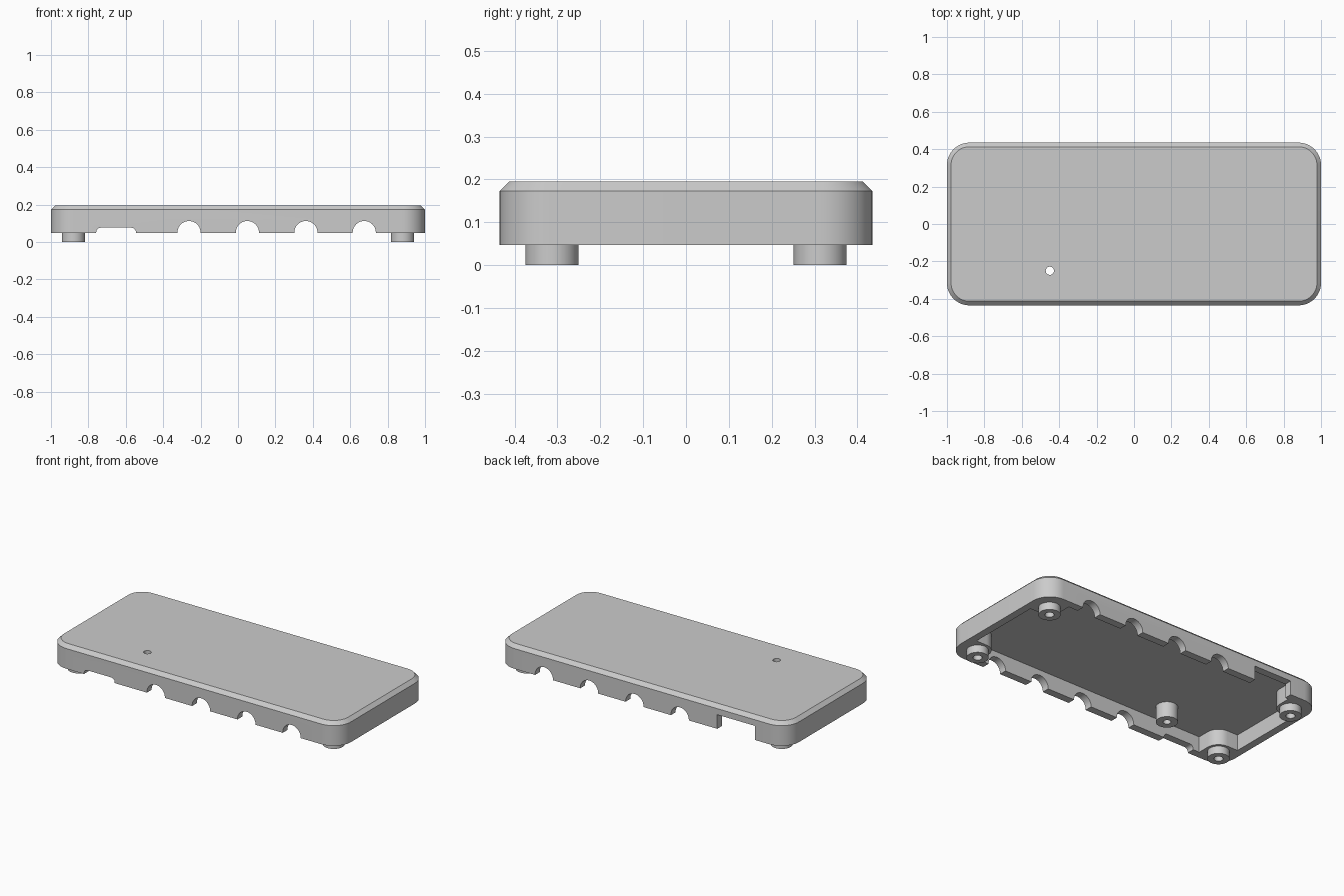
import bpy
import bmesh
from math import sin, cos, pi

cube = bpy.data.objects.get("Cube")
if cube:
    bpy.data.objects.remove(cube, do_unlink=True)

gray = bpy.data.materials.new("light_gray_plastic")
gray.use_nodes = True
gray.diffuse_color = (0.6, 0.6, 0.6, 1)
gray.node_tree.nodes["Principled BSDF"].inputs["Base Color"].default_value = (0.6, 0.6, 0.6, 1)


def arc(cx, cy, r, start, end, steps):
    angles = [start + (end - start) * i / steps for i in range(steps + 1)]
    return [(cx + r * cos(a), cy + r * sin(a)) for a in angles]


def circle(cx, cy, r):
    return arc(cx, cy, r, 0, 2 * pi, 40)[:-1]


def rounded_rect(cx, cy, hx, hy, r, steps=12):
    points = []
    for i, (sx, sy) in enumerate([(1, 1), (-1, 1), (-1, -1), (1, -1)]):
        points += arc(cx + sx * (hx - r), cy + sy * (hy - r), r, i * pi / 2, (i + 1) * pi / 2, steps)
    return points


def loft(name, layers, along_y=False):
    """Solid through (outline, height) layers, stacked along z or along y."""
    bm = bmesh.new()
    rings = []
    for outline, h in layers:
        rings.append([bm.verts.new((u, h, v) if along_y else (u, v, h)) for u, v in outline])
    n = len(rings[0])
    for low, high in zip(rings, rings[1:]):
        for i in range(n):
            j = (i + 1) % n
            bm.faces.new((low[i], low[j], high[j], high[i]))
    bm.faces.new(rings[0][::-1])
    bm.faces.new(rings[-1])
    bmesh.ops.recalc_face_normals(bm, faces=bm.faces)
    mesh = bpy.data.meshes.new(name)
    bm.to_mesh(mesh)
    bm.free()
    mesh.materials.append(gray)
    obj = bpy.data.objects.new(name, mesh)
    bpy.context.collection.objects.link(obj)
    return obj


def prism(name, outline, a, b, along_y=False):
    return loft(name, [(outline, a), (outline, b)], along_y)


def combine(target, tool, operation):
    mod = target.modifiers.new(tool.name, 'BOOLEAN')
    mod.operation = operation
    mod.solver = 'EXACT'
    mod.object = tool
    bpy.context.view_layer.objects.active = target
    bpy.ops.object.modifier_apply(modifier=mod.name)
    bpy.data.objects.remove(tool, do_unlink=True)


BOTTOM, SHOULDER, TOP, CEILING = 0.047, 0.173, 0.195, 0.146
HX, HY, CORNER = 1.0, 0.435, 0.12
FX, FY = 0.88, 0.313
BEVEL = TOP - SHOULDER

# Outer shell with a chamfered top edge
outer = rounded_rect(0, 0, HX, HY, CORNER)
inset = rounded_rect(0, 0, HX - BEVEL, HY - BEVEL, CORNER - BEVEL)
cover = loft("cover", [(outer, BOTTOM), (outer, SHOULDER), (inset, TOP)])

# Hollow underside, leaving a rounded pillar in each corner
WX, WY, PILLAR = 0.953, 0.388, 0.078
quarter = [(WX, FY - PILLAR)] + arc(FX, FY, PILLAR, 1.5 * pi, pi, 10) + [(FX - PILLAR, WY)]
outline = []
for sx, sy in [(1, 1), (-1, 1), (-1, -1), (1, -1)]:
    part = [(sx * x, sy * y) for x, y in quarter]
    outline += part if sx * sy > 0 else part[::-1]
combine(cover, prism("cavity", outline, 0, CEILING), 'DIFFERENCE')

# Cable notches through the front and back walls
for x in (-0.262, 0.05, 0.363, 0.675):
    combine(cover, prism("notch", circle(x, 0.05, 0.062), -0.6, 0.6, True), 'DIFFERENCE')

# Small rounded port in the front wall, square port in the back wall
front_port = rounded_rect(-0.652, 0.05, 0.106, 0.026, 0.024)
combine(cover, prism("front_port", front_port, -0.6, -0.33, True), 'DIFFERENCE')
back_port = [(-0.78, 0), (-0.52, 0), (-0.52, 0.135), (-0.78, 0.135)]
combine(cover, prism("back_port", back_port, 0.33, 0.6, True), 'DIFFERENCE')

# Corner feet with blind screw holes
for sx in (-1, 1):
    for sy in (-1, 1):
        x, y = sx * FX, sy * FY
        combine(cover, prism("foot", circle(x, y, 0.062), 0, 0.07), 'UNION')
        combine(cover, prism("screw_hole", circle(x, y, 0.026), -0.05, 0.12), 'DIFFERENCE')

# Inner post with a hole right through the top
combine(cover, prism("post", circle(-0.45, -0.25, 0.062), 0.05, 0.16), 'UNION')
combine(cover, prism("post_hole", circle(-0.45, -0.25, 0.022), -0.05, 0.3), 'DIFFERENCE')

bpy.ops.object.select_all(action='DESELECT')
cover.select_set(True)
bpy.context.view_layer.objects.active = cover
bpy.ops.object.shade_smooth_by_angle(angle=pi / 6)
